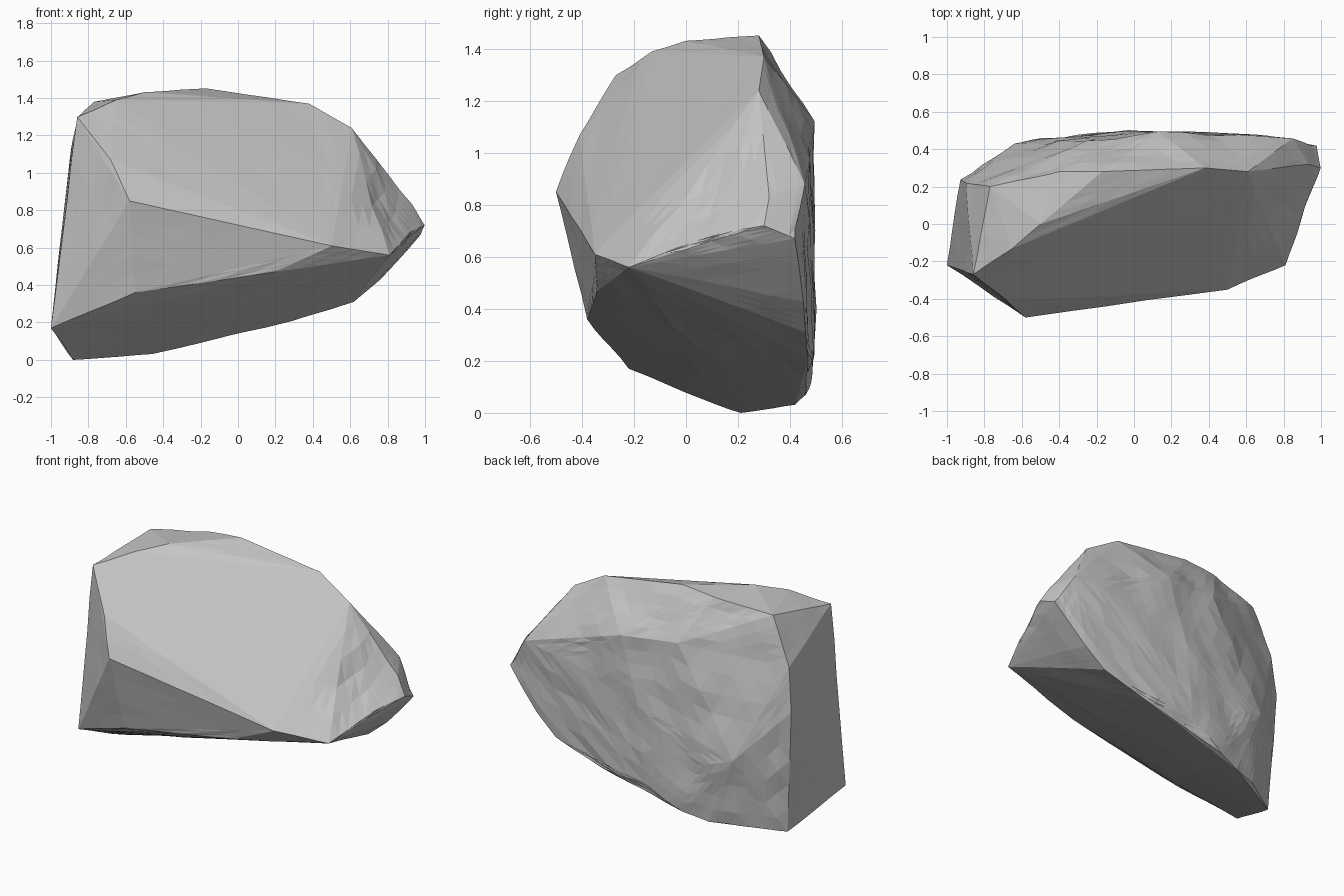
import bpy
import bmesh
from mathutils import Vector, noise

default_cube = bpy.data.objects.get("Cube")
if default_cube:
    bpy.data.objects.remove(default_cube, do_unlink=True)

# Stone colour
stone = bpy.data.materials.new("grey stone")
stone.use_nodes = True
grey = (.56, .56, .56, 1)
stone.diffuse_color = grey
stone.node_tree.nodes["Principled BSDF"].inputs["Base Color"].default_value = grey

# Corners of the broken facets, grouped by region
crown = [(-.86, -.27, 1.3), (-.77, .2, 1.38), (-.65, -.13, 1.39), (-.5, 0, 1.43),
         (-.17, .28, 1.45), (.38, .3, 1.37), (.61, .28, 1.24), (-.4, .28, 1.43)]
brow = [(-.58, -.5, .85), (-.68, -.41, 1.07), (.5, -.35, .61), (.81, -.22, .56),
        (-.55, -.38, .36), (.2, -.34, .47)]
left_wall = [(-1, -.22, .17), (-.92, 0, .08), (-.88, .21, 0),
             (-.93, .24, .8), (-.9, .22, 1.08)]
right_tip = [(.93, .1, .69), (1, .3, .72), (.98, .42, .67), (.93, .32, .83),
             (.85, .46, .88), (.88, .42, .57), (.76, .45, .43)]
back_wall = [(.13, .49, 1.12), (-.64, .43, .48), (-.4, .46, .4), (0, .5, .7),
             (.5, .48, .85), (-.25, .44, 1.15)]
underside = [(.62, .46, .31), (.3, .47, .21), (-.05, .5, .2), (-.46, .42, .03),
             (-.3, .46, .07), (-.63, .36, .03)]

# Stone body wrapped around the corners
bm = bmesh.new()
for corner in crown + brow + left_wall + right_tip + back_wall + underside:
    bm.verts.new(corner)
hull = bmesh.ops.convex_hull(bm, input=bm.verts)
unused = {v for v in hull["geom_interior"] + hull["geom_unused"]
          if isinstance(v, bmesh.types.BMVert)}
bmesh.ops.delete(bm, geom=list(unused), context="VERTS")
bmesh.ops.recalc_face_normals(bm, faces=bm.faces)

# Chipped relief: rough on the back, almost flat on the cleaved faces,
# with a shallow hollow above the right tip
corners = set(bm.verts)
bmesh.ops.subdivide_edges(bm, edges=bm.edges, cuts=4, use_grid_fill=True)
bmesh.ops.triangulate(bm, faces=bm.faces)
bm.normal_update()
hollow = Vector((.81, .1, .82))
offsets = {}
for vert in bm.verts:
    if vert in corners:
        continue
    roughness = .018 if vert.normal.y > .75 else .006
    height = roughness * noise.noise(vert.co * 5 + Vector((3, 1, 7)))
    nearness = max(0, 1 - (vert.co - hollow).length / .25)
    offsets[vert] = vert.normal * (height - .05 * nearness)
for vert, offset in offsets.items():
    vert.co += offset
    vert.co.z = max(vert.co.z, 0)

mesh = bpy.data.meshes.new("boulder")
bm.to_mesh(mesh)
bm.free()
mesh.materials.append(stone)
boulder = bpy.data.objects.new("boulder", mesh)
bpy.context.scene.collection.objects.link(boulder)
